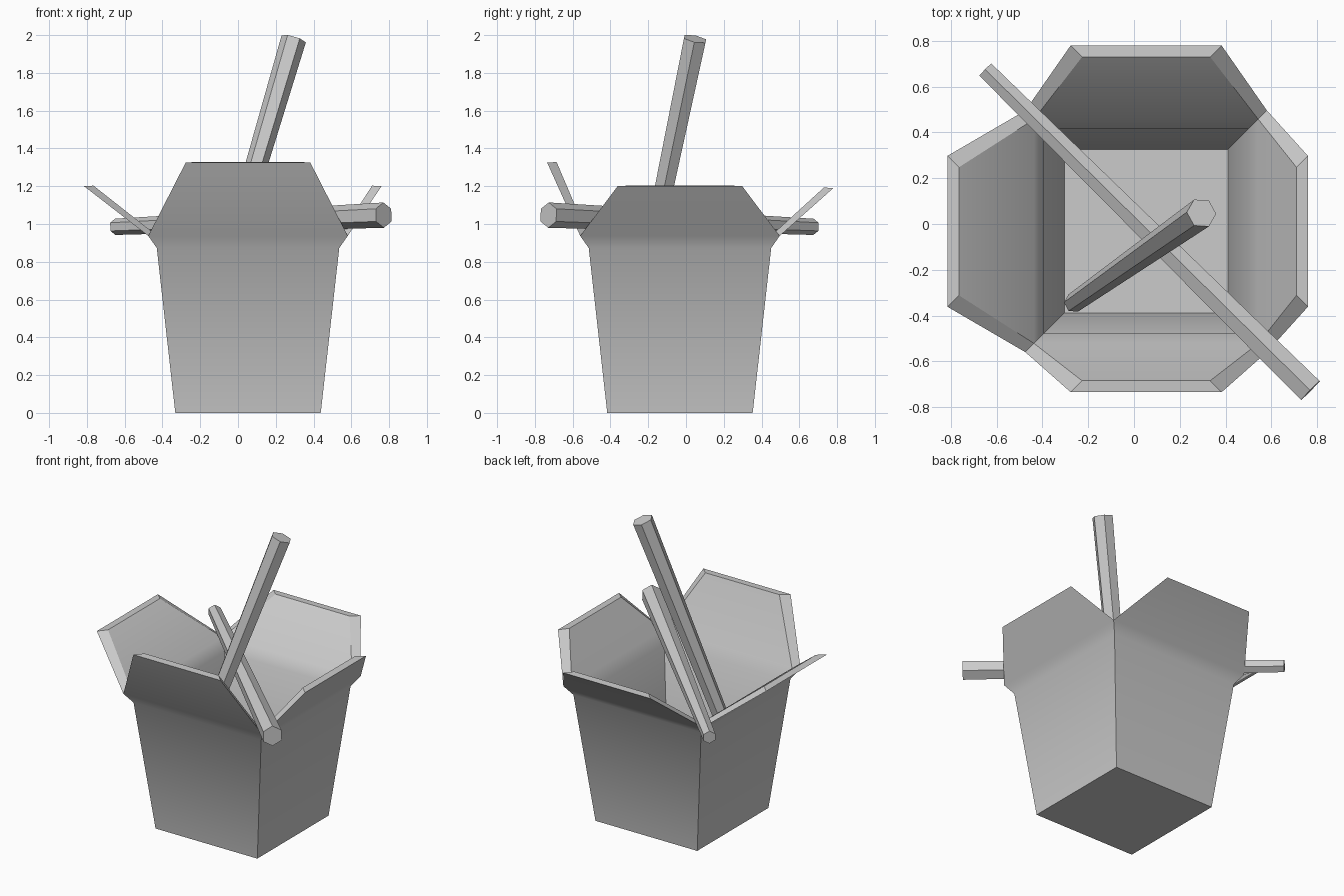
import bpy, math
from mathutils import Vector

if "Cube" in bpy.data.objects:
    bpy.data.objects.remove(bpy.data.objects["Cube"])

CX, CY = 0.053, -0.032


def make_object(name, verts, faces, angle):
    mesh = bpy.data.meshes.new(name)
    mesh.from_pydata(verts, [], faces)
    obj = bpy.data.objects.new(name, mesh)
    bpy.context.collection.objects.link(obj)
    bpy.ops.object.select_all(action='DESELECT')
    bpy.context.view_layer.objects.active = obj
    obj.select_set(True)
    bpy.ops.object.mode_set(mode='EDIT')
    bpy.ops.mesh.select_all(action='SELECT')
    bpy.ops.mesh.normals_make_consistent(inside=False)
    bpy.ops.object.mode_set(mode='OBJECT')
    bpy.ops.object.shade_smooth_by_angle(angle=math.radians(angle))
    return obj


# Take-out box: outer and inner shells share one layout, joined at the flap rims
# Flaps run front, right, back, left: (distance of tip from centre, tip height)
FLAPS = [(0.703, 1.325), (0.707, 1.20), (0.812, 1.19), (0.868, 1.20)]
TIP_HALF = 0.33


def shell(base, crease, flare, base_z, flare_z, inset, lift):
    verts = []
    for half, z in ((base, base_z), (crease, 0.873), (flare, flare_z)):
        for sx, sy in ((-1, -1), (1, -1), (1, 1), (-1, 1)):
            verts.append((CX + sx * half, CY + sy * half, z))
    for i, (dist, z) in enumerate(FLAPS):
        c, s = round(math.cos(i * math.pi / 2)), round(math.sin(i * math.pi / 2))
        for side in (-1, 1):
            u, v = side * (TIP_HALF - inset), -(dist - inset)
            verts.append((CX + u * c - v * s, CY + u * s + v * c, z + lift))
    return verts


outer = shell(0.385, 0.483, 0.528, 0.0, 0.937, 0.0, 0.0)
inner = shell(0.357, 0.447, 0.490, 0.03, 0.945, 0.05, 0.003)
faces = []
n = len(outer)
for o in (0, n):
    faces.append([o, o + 1, o + 2, o + 3])
    for i in range(4):
        j = (i + 1) % 4
        tip = o + 12 + 2 * i
        faces.append([o + i, o + j, o + 4 + j, o + 4 + i])
        faces.append([o + 4 + i, o + 4 + j, o + 8 + j, o + 8 + i])
        faces.append([o + 8 + i, o + 8 + j, tip + 1, tip])
for i in range(4):
    edge = [8 + i, 12 + 2 * i, 13 + 2 * i, 8 + (i + 1) % 4]
    for a, b in zip(edge, edge[1:]):
        faces.append([a, b, b + n, a + n])
make_object("takeout_box", outer + inner, faces, 30)


# Chopsticks: tapered hexagonal rods; ref gives the direction of one ridge
def chopstick(name, thin_end, thick_end, ref):
    a, b = Vector(thin_end), Vector(thick_end)
    axis = (b - a).normalized()
    ref = Vector(ref)
    u = (ref - axis * ref.dot(axis)).normalized()
    v = axis.cross(u)
    verts = []
    for p, r in ((a, 0.043), (b, 0.067)):
        for k in range(6):
            t = k * math.pi / 3
            verts.append(p + r * (math.cos(t) * u + math.sin(t) * v))
    quads = [[k, (k + 1) % 6, 6 + (k + 1) % 6, 6 + k] for k in range(6)]
    make_object(name, verts, quads + [list(range(6)), list(range(6, 12))], 30)


chopstick("resting_chopstick", (-0.65, 0.675, 0.985), (0.771, -0.728, 1.047), (0, 0, 1))
chopstick("standing_chopstick", (-0.265, -0.345, 0.09), (0.295, 0.048, 1.98), (1, 0, 0))
